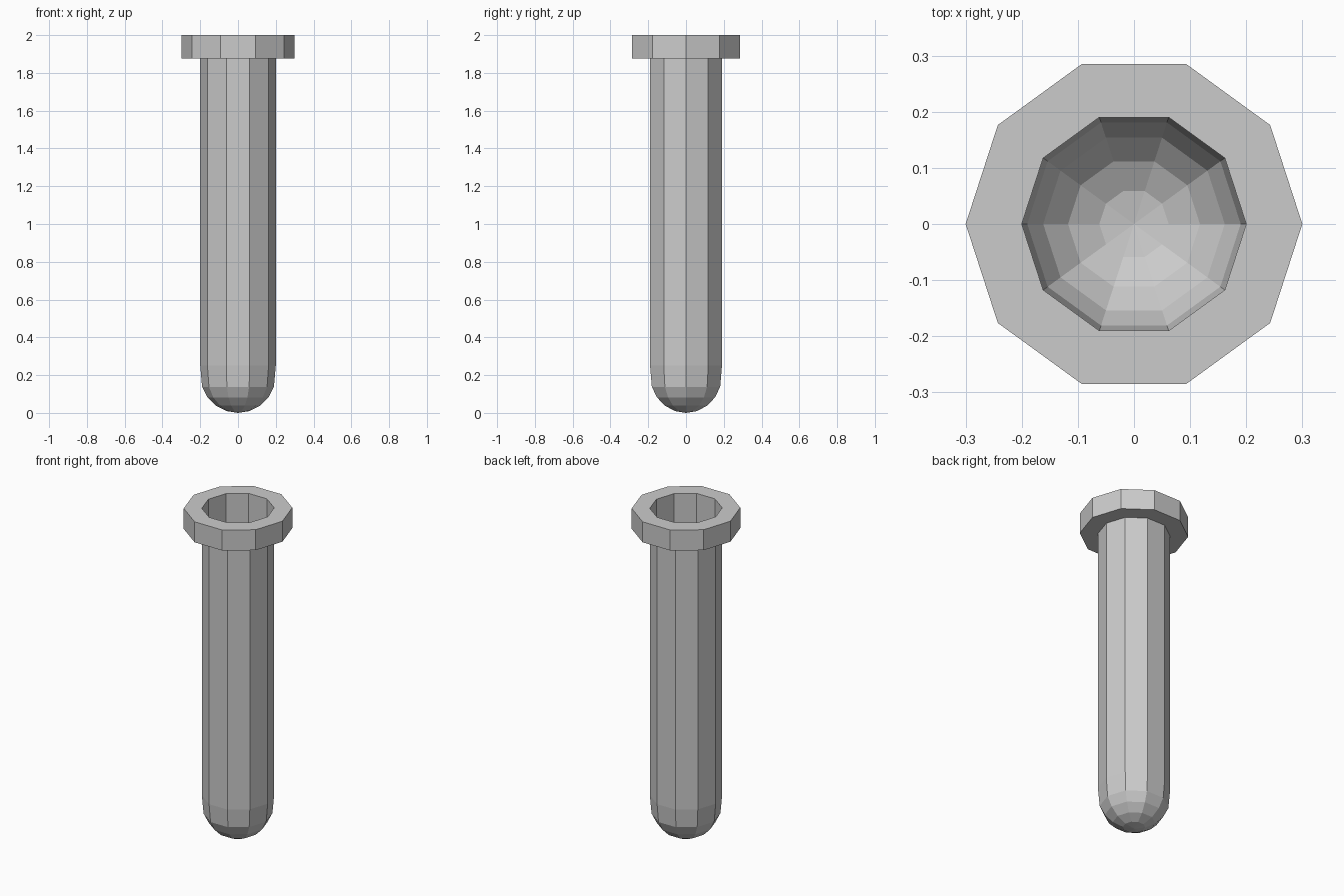
import bpy, bmesh
from math import sin, cos, pi, radians

if "Cube" in bpy.data.objects:
    bpy.data.objects.remove(bpy.data.objects["Cube"])

SIDES = 10
R = 0.2          # tube radius
LIP_Z = 1.875    # underside of the lip


def lathe(name, profile):
    """Revolve (radius, z) points about z; a zero radius becomes a pole."""
    bm = bmesh.new()
    rings = []
    for r, z in profile:
        n = SIDES if r > 0 else 1
        ring = [bm.verts.new((r * cos(2 * pi * i / SIDES), r * sin(2 * pi * i / SIDES), z))
                for i in range(n)]
        rings.append(ring)
    for a, b in zip(rings, rings[1:]):
        for i in range(SIDES):
            j = (i + 1) % SIDES
            if len(a) == 1:
                bm.faces.new((a[0], b[j], b[i]))
            else:
                bm.faces.new((a[i], a[j], b[j], b[i]))
    mesh = bpy.data.meshes.new(name)
    bm.to_mesh(mesh)
    bm.free()
    obj = bpy.data.objects.new(name, mesh)
    bpy.context.collection.objects.link(obj)
    return obj


# Thin open tube with a rounded bottom
dome = [(R * sin(radians(a)), R * (1 - cos(radians(a)))) for a in (0, 18, 36, 54, 72)]
lathe("tube", dome + [(R, 0.25), (R, LIP_Z), (R, 2.0)])

# Flared lip around the open mouth
lathe("lip", [(R, LIP_Z), (0.3, LIP_Z), (0.3, 2.0), (R, 2.0)])
